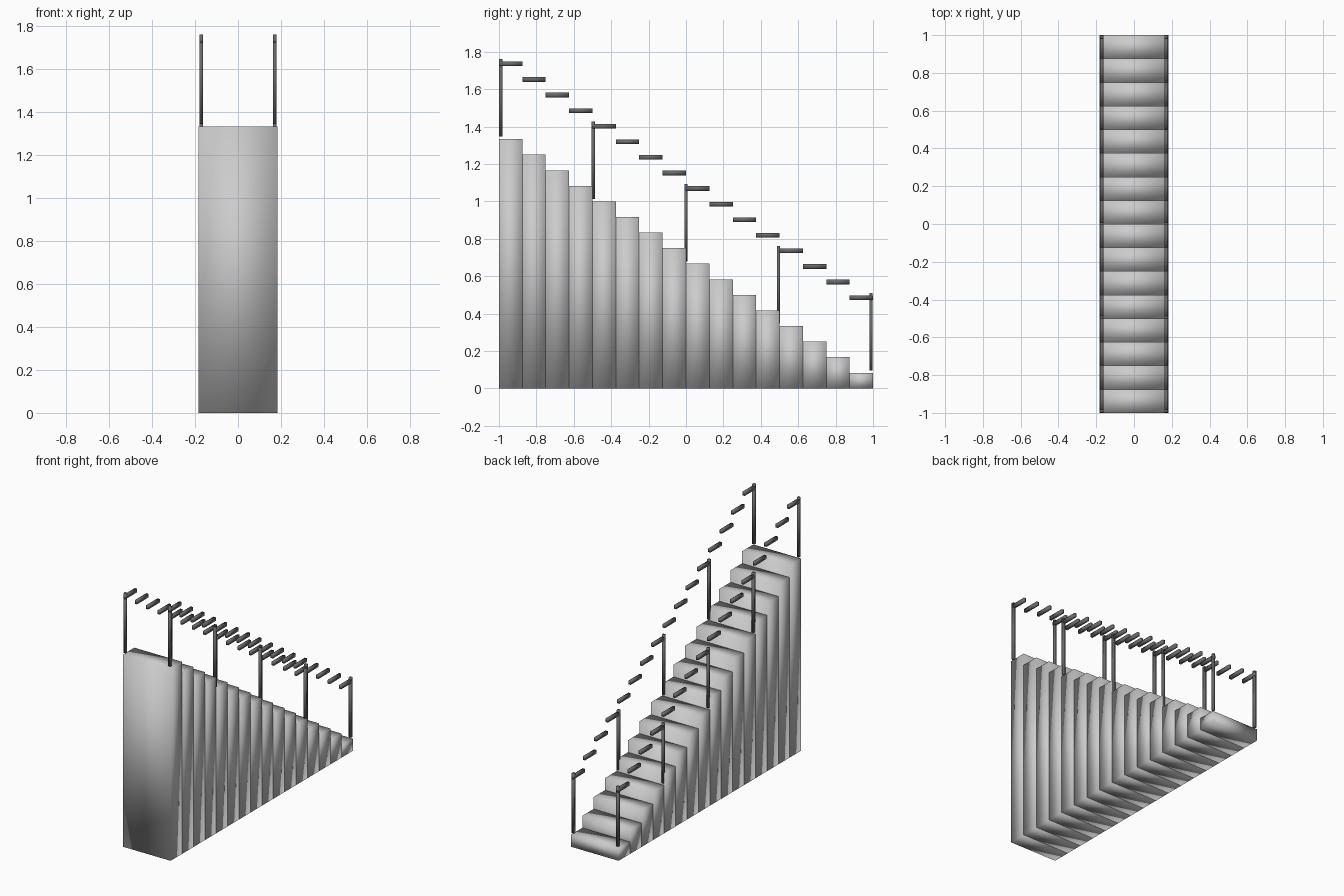
import bpy

if "Cube" in bpy.data.objects:
    bpy.data.objects.remove(bpy.data.objects["Cube"])

N = 16
DEPTH = 2 / N
RISE = 1.333 / N
HALF_W = 0.183
RAIL_X = 0.171
RAIL_W = 0.017


def material(name, v):
    m = bpy.data.materials.new(name)
    m.diffuse_color = (v, v, v, 1)
    m.use_nodes = True
    m.node_tree.nodes["Principled BSDF"].inputs["Base Color"].default_value = m.diffuse_color
    return m


STONE = material("stone", 0.6)
METAL = material("dark_metal", 0.14)


def box(name, loc, size, mat):
    """Block with soft, fully smooth shading like the rest of the model."""
    bpy.ops.mesh.primitive_cube_add(size=1, location=loc)
    ob = bpy.context.object
    ob.name = name
    ob.scale = size
    bpy.ops.object.transform_apply(location=False, rotation=False, scale=True)
    bpy.ops.object.shade_smooth()
    ob.data.materials.append(mat)


def step_y(i):
    return -1 + (i + 0.5) * DEPTH


def step_top(i):
    return (N - i) * RISE


# Solid steps, each reaching the ground
for i in range(N):
    h = step_top(i)
    box("step", (0, step_y(i), h / 2), (2 * HALF_W, DEPTH, h), STONE)

for side in (-1, 1):
    x = side * RAIL_X
    # One level handrail piece above each step
    for i in range(N):
        box("handrail_piece", (x, step_y(i), step_top(i) + 0.402),
            (RAIL_W, DEPTH, 0.025), METAL)
    # Five upright posts
    for k in range(5):
        i = min(4 * k, N - 1)
        box("rail_post", (x, -0.9905 + 0.495 * k, step_top(i) + 0.22),
            (RAIL_W, RAIL_W, 0.415), METAL)
